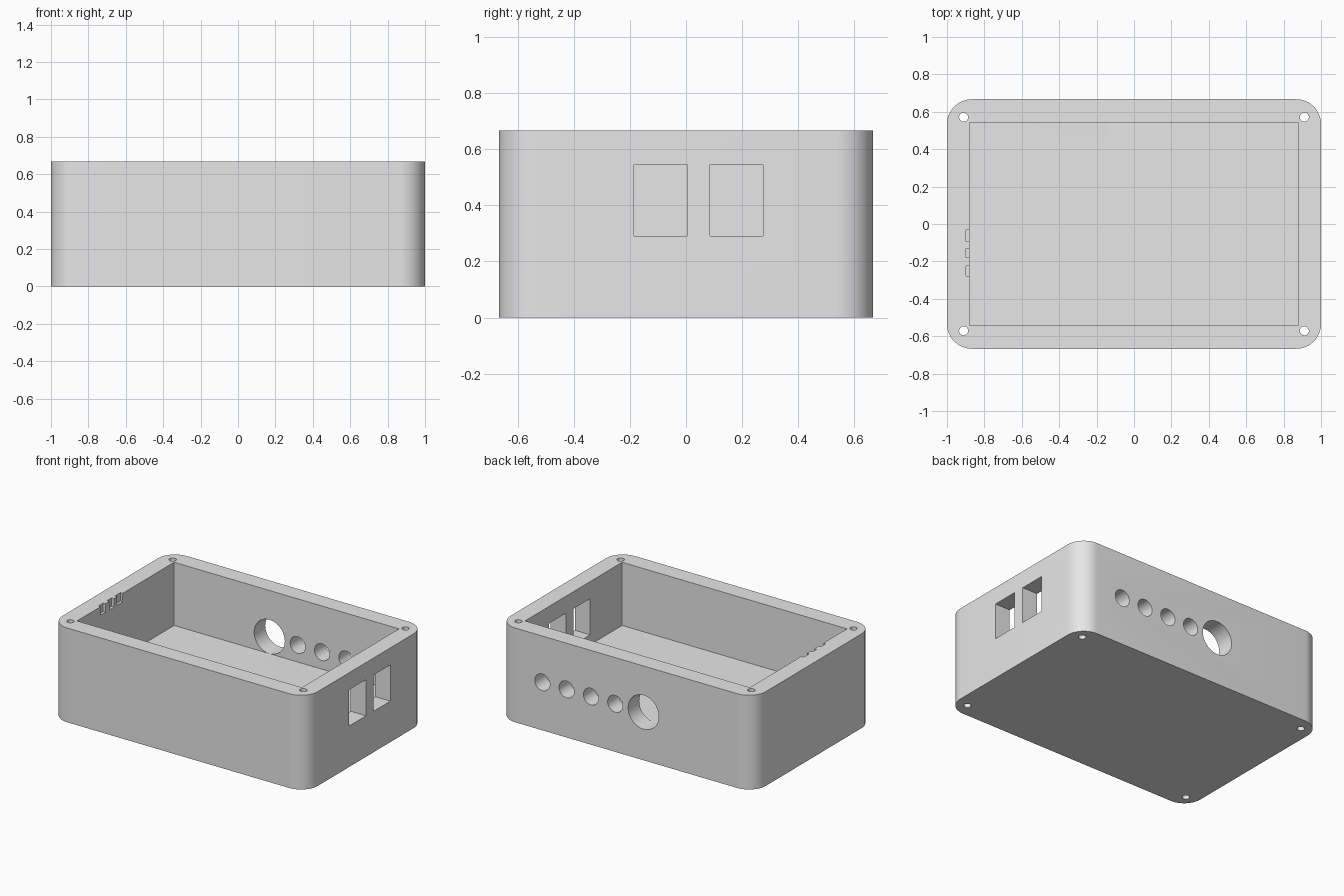
import bpy
import bmesh
import math
from mathutils import Matrix, Vector

old = bpy.data.objects.get("Cube")
if old:
    bpy.data.objects.remove(old, do_unlink=True)

L, W, H = 2.0, 1.334, 0.667          # outer size
IN_X, IN_Y, FLOOR = 0.88, 0.543, 0.22  # cavity half sizes and floor height

grey = bpy.data.materials.new("light grey plastic")
grey.use_nodes = True
grey.diffuse_color = (0.8, 0.8, 0.8, 1)
grey.node_tree.nodes["Principled BSDF"].inputs["Base Color"].default_value = (0.8, 0.8, 0.8, 1)


def make_object(name, bm):
    mesh = bpy.data.meshes.new(name)
    bm.to_mesh(mesh)
    bm.free()
    mesh.materials.append(grey)
    obj = bpy.data.objects.new(name, mesh)
    bpy.context.collection.objects.link(obj)
    return obj


def box(name, low, high, corner=0):
    low, high = Vector(low), Vector(high)
    bm = bmesh.new()
    bmesh.ops.create_cube(bm, size=1)
    bmesh.ops.scale(bm, vec=high - low, verts=bm.verts)
    bmesh.ops.translate(bm, vec=(low + high) / 2, verts=bm.verts)
    if corner:
        upright = [e for e in bm.edges
                   if abs(e.verts[0].co.z - e.verts[1].co.z) > 0.01]
        bmesh.ops.bevel(bm, geom=upright, offset=corner, segments=12,
                        profile=0.5, affect='EDGES')
    return make_object(name, bm)


def cylinder(name, centre, radius, depth, along_y=False):
    bm = bmesh.new()
    turn = Matrix.Rotation(math.pi / 2, 4, 'X') if along_y else Matrix()
    bmesh.ops.create_cone(bm, cap_ends=True, segments=40, radius1=radius,
                          radius2=radius, depth=depth,
                          matrix=Matrix.Translation(centre) @ turn)
    return make_object(name, bm)


# Rounded case body
case = box("case_body", (-L / 2, -W / 2, 0), (L / 2, W / 2, H), corner=0.133)

# Open cavity
cutters = [box("cavity_cutter", (-IN_X, -IN_Y, FLOOR), (IN_X, IN_Y, 1))]

# Screw holes through the corners
for sx in (-1, 1):
    for sy in (-1, 1):
        cutters.append(cylinder("screw_hole_cutter", (sx * 0.911, sy * 0.571, H / 2), 0.024, 1))

# Two rectangular ports in the side wall
for y0 in (-0.186, 0.086):
    cutters.append(box("port_cutter", (0.8, y0, 0.29), (1.1, y0 + 0.189, 0.546)))

# Row of round jacks and one large round hole in the back wall
for i in range(4):
    cutters.append(cylinder("jack_cutter", (0.657 - i * 0.19, 0.6, 0.34), 0.059, 0.3, True))
cutters.append(cylinder("large_hole_cutter", (-0.134, 0.6, 0.34), 0.12, 0.3, True))

# Small notches in the inner rim
for y0, y1 in ((-0.093, -0.032), (-0.18, -0.13), (-0.278, -0.225)):
    cutters.append(box("notch_cutter", (-0.898, y0, H - 0.06), (-0.8, y1, 0.8)))

# Cut everything, then remove the cutters
bpy.context.view_layer.objects.active = case
for cutter in cutters:
    cutter.hide_render = True
    mod = case.modifiers.new("cut", 'BOOLEAN')
    mod.operation = 'DIFFERENCE'
    mod.solver = 'EXACT'
    mod.object = cutter
    bpy.ops.object.modifier_apply(modifier=mod.name)
    bpy.data.objects.remove(cutter, do_unlink=True)

# Smooth the rounded corners and holes only
bpy.ops.object.select_all(action='DESELECT')
case.select_set(True)
bpy.ops.object.shade_smooth_by_angle(angle=math.radians(30))
